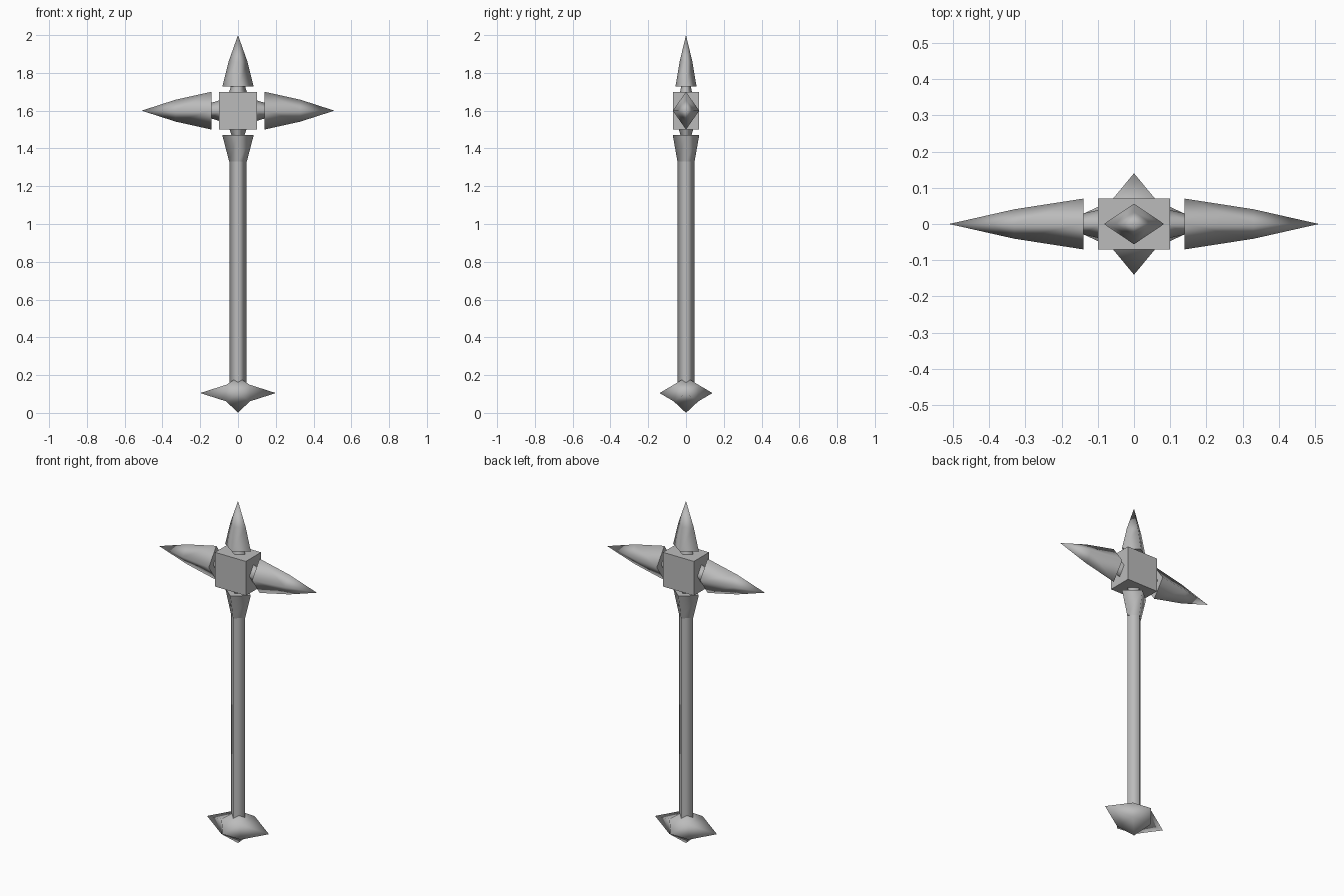
import bpy
import bmesh
from mathutils import Vector

cube = bpy.data.objects.get("Cube")
if cube:
    bpy.data.objects.remove(cube, do_unlink=True)

grey = bpy.data.materials.new("steel grey")
grey.use_nodes = True
colour = (0.5, 0.5, 0.5, 1)
grey.diffuse_color = colour
grey.node_tree.nodes["Principled BSDF"].inputs["Base Color"].default_value = colour

HEAD = Vector((0, 0, 1.6))
ORIGIN = Vector((0, 0, 0))
X, Y, Z = Vector((1, 0, 0)), Vector((0, 1, 0)), Vector((0, 0, 1))


def finish(name, bm):
    bmesh.ops.remove_doubles(bm, verts=bm.verts[:], dist=1e-5)
    bmesh.ops.recalc_face_normals(bm, faces=bm.faces[:])
    mesh = bpy.data.meshes.new(name)
    bm.to_mesh(mesh)
    bm.free()
    mesh.materials.append(grey)
    obj = bpy.data.objects.new(name, mesh)
    bpy.context.collection.objects.link(obj)
    return obj


def diamond_loft(name, start, axis, u, v, rings):
    """Smooth four-sided loft; u and v are half widths, rings are (distance, scale)."""
    bm = bmesh.new()
    loops = []
    for dist, scale in rings:
        centre = start + axis * dist
        loops.append([bm.verts.new(centre + d * scale) for d in (u, v, -u, -v)])
    for low, high in zip(loops, loops[1:]):
        for i in range(4):
            j = (i + 1) % 4
            bm.faces.new((low[i], low[j], high[j], high[i])).smooth = True
    bm.faces.new(loops[0])
    if rings[-1][1] > 0:
        bm.faces.new(loops[-1])
    return finish(name, bm)


# Head block
bm = bmesh.new()
bmesh.ops.create_cube(bm, size=1)
bmesh.ops.scale(bm, vec=(0.2, 0.14, 0.2), verts=bm.verts[:])
bmesh.ops.translate(bm, vec=HEAD, verts=bm.verts[:])
finish("head_block", bm)

# Side spikes, each on a short tapering neck
for side, sign in (("left", 1), ("right", -1)):
    diamond_loft(side + "_spike", HEAD, X * sign, Y * 0.07, Z * 0.1,
                 [(0.14, 1), (0.33, 0.58), (0.51, 0)])
    diamond_loft(side + "_neck", HEAD, X * sign, Y * 0.07, Z * 0.1,
                 [(0.09, 0.58), (0.145, 0.4)])

# Top spike and its neck
diamond_loft("top_spike", HEAD, Z, X * 0.083, Y * 0.056,
             [(0.127, 1), (0.26, 0.6), (0.4, 0)])
diamond_loft("top_neck", HEAD, Z, X * 0.083, Y * 0.056, [(0.09, 0.6), (0.13, 0.45)])

# Shaft, flared collar and collar neck
diamond_loft("shaft", ORIGIN, Z, X * 0.045, Y * 0.045, [(0.1, 1), (1.335, 1)])
collar = diamond_loft("collar", ORIGIN, Z, X * 0.083, Y * 0.07, [(1.33, 0.56), (1.47, 1)])
for vert in collar.data.vertices:
    if vert.co.z < 1.4:
        vert.co.y *= 0.045 / 0.039
diamond_loft("collar_neck", HEAD, -Z, X * 0.083, Y * 0.07, [(0.09, 0.58), (0.135, 0.4)])

# Pommel: a small block with every side drawn out to a point
bm = bmesh.new()
bmesh.ops.create_cube(bm, size=1)
bmesh.ops.scale(bm, vec=(0.124, 0.13, 0.088), verts=bm.verts[:])
bmesh.ops.translate(bm, vec=(0, 0, 0.105), verts=bm.verts[:])
poked = bmesh.ops.poke(bm, faces=bm.faces[:])
for vert in poked["verts"]:
    away = vert.co - Vector((0, 0, 0.105))
    if abs(away.x) > 0.01:
        vert.co.x = 0.2 if away.x > 0 else -0.2
    elif abs(away.y) > 0.01:
        vert.co.y = 0.14 if away.y > 0 else -0.14
    else:
        vert.co.z = 0.19 if away.z > 0 else 0
for face in bm.faces:
    face.smooth = True
finish("pommel", bm)
